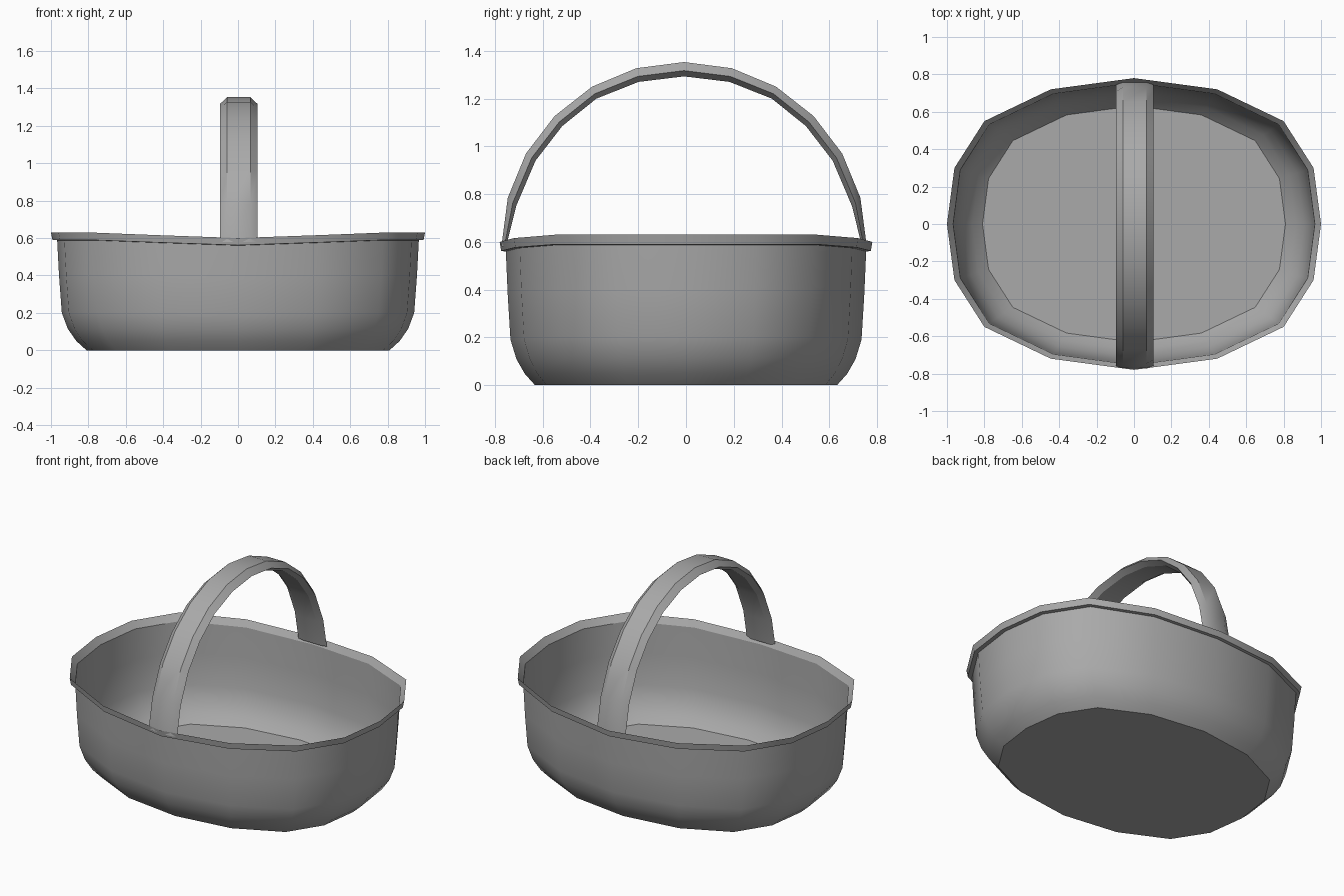
import bpy
import bmesh
import math

if "Cube" in bpy.data.objects:
    bpy.data.objects.remove(bpy.data.objects["Cube"], do_unlink=True)

grey = bpy.data.materials.new("warm_neutral_grey")
grey.use_nodes = True
grey.diffuse_color = (0.4, 0.4, 0.4, 1)
grey.node_tree.nodes["Principled BSDF"].inputs["Base Color"].default_value = (0.4, 0.4, 0.4, 1)

# Quarter outline of the oval: x, y, and how far the rim dips there
QUARTER = [(1, 0, 0), (0.96, 0.3, 0), (0.8, 0.55, 0), (0.445, 0.72, 0.014), (0, 0.78, 0.03)]
half = QUARTER + [(-x, y, d) for x, y, d in QUARTER[-2::-1]]
OVAL = half + [(x, -y, d) for x, y, d in half[-2:0:-1]]
TOP = 0.63


def skin(name, rings, ring_closed=True, loop_closed=False, caps=(), angle=35):
    """Bridge rings of points with quads, optionally capping the ends."""
    bm = bmesh.new()
    verts = [[bm.verts.new(p) for p in ring] for ring in rings]
    pairs = list(zip(verts, verts[1:]))
    if loop_closed:
        pairs.append((verts[-1], verts[0]))
    for low, high in pairs:
        n = len(low)
        for i in range(n if ring_closed else n - 1):
            j = (i + 1) % n
            bm.faces.new((low[i], low[j], high[j], high[i]))
    for index in caps:
        ring = verts[index]
        bm.faces.new(ring[::-1] if index == 0 else ring)
    if loop_closed or len(caps) == 2:
        bmesh.ops.recalc_face_normals(bm, faces=bm.faces)
    mesh = bpy.data.meshes.new(name)
    bm.to_mesh(mesh)
    bm.free()
    mesh.materials.append(grey)
    obj = bpy.data.objects.new(name, mesh)
    bpy.context.collection.objects.link(obj)
    bpy.ops.object.select_all(action='DESELECT')
    obj.select_set(True)
    bpy.context.view_layer.objects.active = obj
    bpy.ops.object.shade_smooth_by_angle(angle=math.radians(angle))
    return obj


def oval_ring(scale, z):
    return [(x * scale, y * scale, z - d * z / TOP) for x, y, d in OVAL]


# Thin bowl with a flat floor and rounded lower wall
wall = [(0.81, 0), (0.865, 0.05), (0.91, 0.115), (0.942, 0.2), (0.957, 0.4), (0.967, 0.59)]
skin("basket_body", [oval_ring(s, z) for s, z in wall], caps=(0,))

# Flared lip around the opening
lip = [(0.967, 0.588), (0.992, 0.59), (1, TOP)]
skin("basket_rim", [oval_ring(s, z) for s, z in lip], loop_closed=True)

# Arched handle: outer and inner paths, swept with a six-sided section
OUTER = [(0, 1.353), (0.2, 1.327), (0.385, 1.25), (0.542, 1.127),
         (0.662, 0.97), (0.738, 0.785), (0.765, 0.58)]
INNER = [(0, 1.293), (0.19, 1.27), (0.367, 1.2), (0.51, 1.085),
         (0.622, 0.94), (0.703, 0.75), (0.745, 0.58)]


def mirrored(path):
    return [(-y, z) for y, z in path[:0:-1]] + path


sections = []
for (oy, oz), (iy, iz) in zip(mirrored(OUTER), mirrored(INNER)):
    my, mz = oy * 0.4 + iy * 0.6, oz * 0.4 + iz * 0.6
    sections.append([(-0.063, oy, oz), (0.063, oy, oz), (0.1, my, mz),
                     (0.063, iy, iz), (-0.063, iy, iz), (-0.1, my, mz)])
handle = skin("carry_handle", sections, caps=(0, -1), angle=26)
handle.location = (0.004, -0.008, 0)
